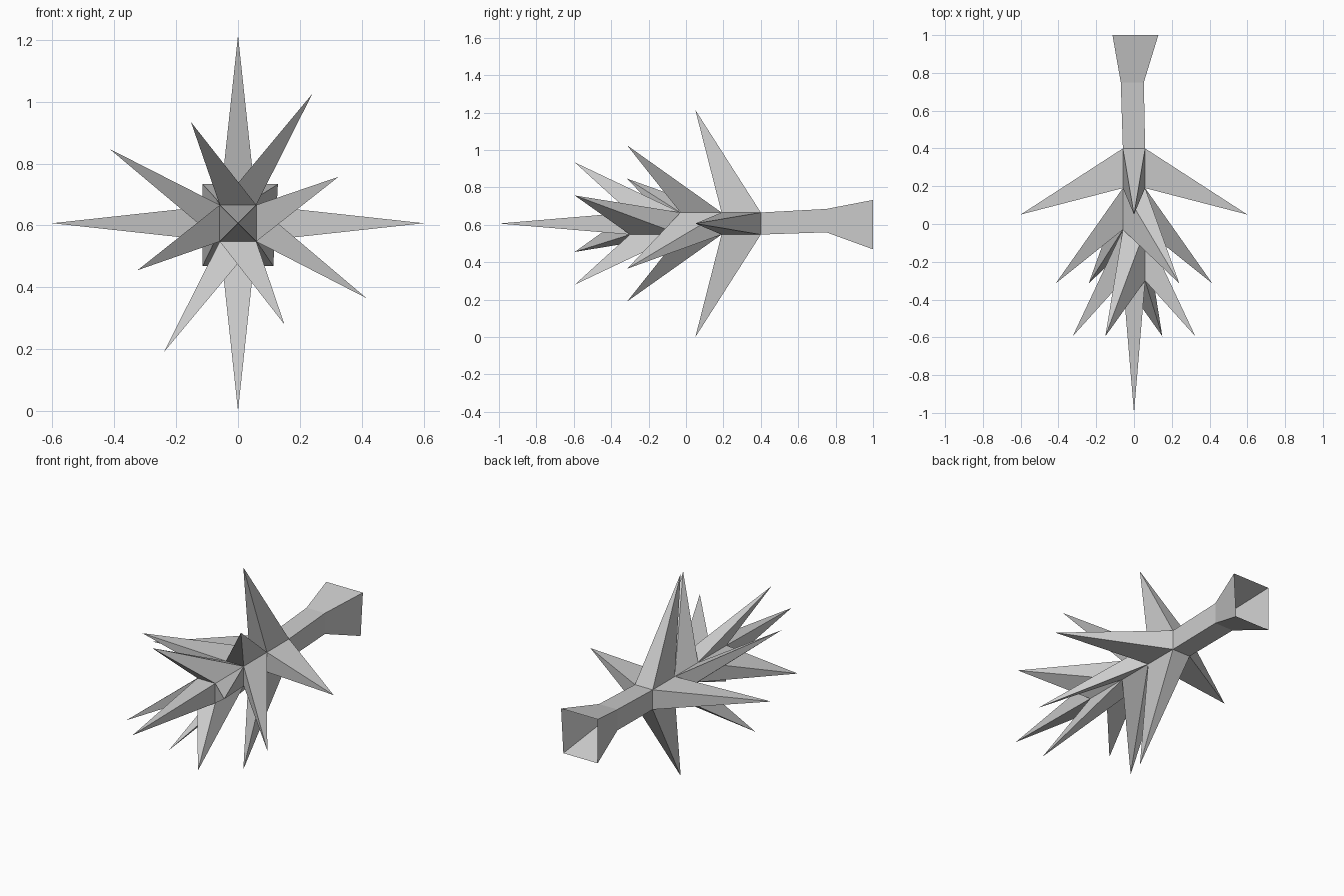
import bpy

if "Cube" in bpy.data.objects:
    bpy.data.objects.remove(bpy.data.objects["Cube"])

AXIS_Z = 0.607
HALF = 0.059
# square cross-section: bottom-left, bottom-right, top-right, top-left
SQUARE = [(-HALF, -HALF), (HALF, -HALF), (HALF, HALF), (-HALF, HALF)]


def ring(y, corners=SQUARE):
    return [(x, y, AXIS_Z + z) for x, z in corners]


def make(name, verts, faces):
    mesh = bpy.data.meshes.new(name)
    mesh.from_pydata(verts, [], faces)
    mesh.update()
    obj = bpy.data.objects.new(name, mesh)
    bpy.context.collection.objects.link(obj)
    return obj


def spike_tier(name, y_front, y_back, y_tip, tips):
    """Square sleeve whose bottom, right, top and left sides are drawn out to spikes."""
    verts = ring(y_front) + ring(y_back) + [(x, y_tip, z) for x, z in tips]
    faces = []
    for i in range(4):
        j = (i + 1) % 4
        base = [i, i + 4, j + 4, j]
        faces += [(base[k], base[(k + 1) % 4], 8 + i) for k in range(4)]
    return make(name, verts, faces)


# Three tiers of spikes, tips given as (x, z): bottom, right, top, left
spike_tier("rear_spikes", 0.19, 0.40, 0.05,
           [(0, 0), (0.60, AXIS_Z), (0, 1.214), (-0.60, AXIS_Z)])
spike_tier("middle_spikes", -0.03, 0.19, -0.315,
           [(-0.24, 0.19), (0.415, 0.365), (0.24, 1.025), (-0.415, 0.847)])
spike_tier("front_spikes", -0.30, -0.03, -0.595,
           [(0.15, 0.28), (0.325, 0.757), (-0.152, 0.934), (-0.325, 0.455)])

# Long point at the front end
make("tip_spike", ring(-0.30) + [(0, -1.0, AXIS_Z)],
     [(i, (i + 1) % 4, 4) for i in range(4)])

# Handle: slightly skewed square tube flaring to an open end
neck = [(-0.07, -0.047), (0.052, -0.047), (0.052, 0.078), (-0.07, 0.078)]
flare = [(-0.114, -0.138), (0.114, -0.138), (0.129, 0.126), (-0.114, 0.126)]
make("handle", ring(0.40) + ring(0.75, neck) + ring(1.0, flare),
     [(s + i, s + i + 4, s + (i + 1) % 4 + 4, s + (i + 1) % 4)
      for s in (0, 4) for i in range(4)])
